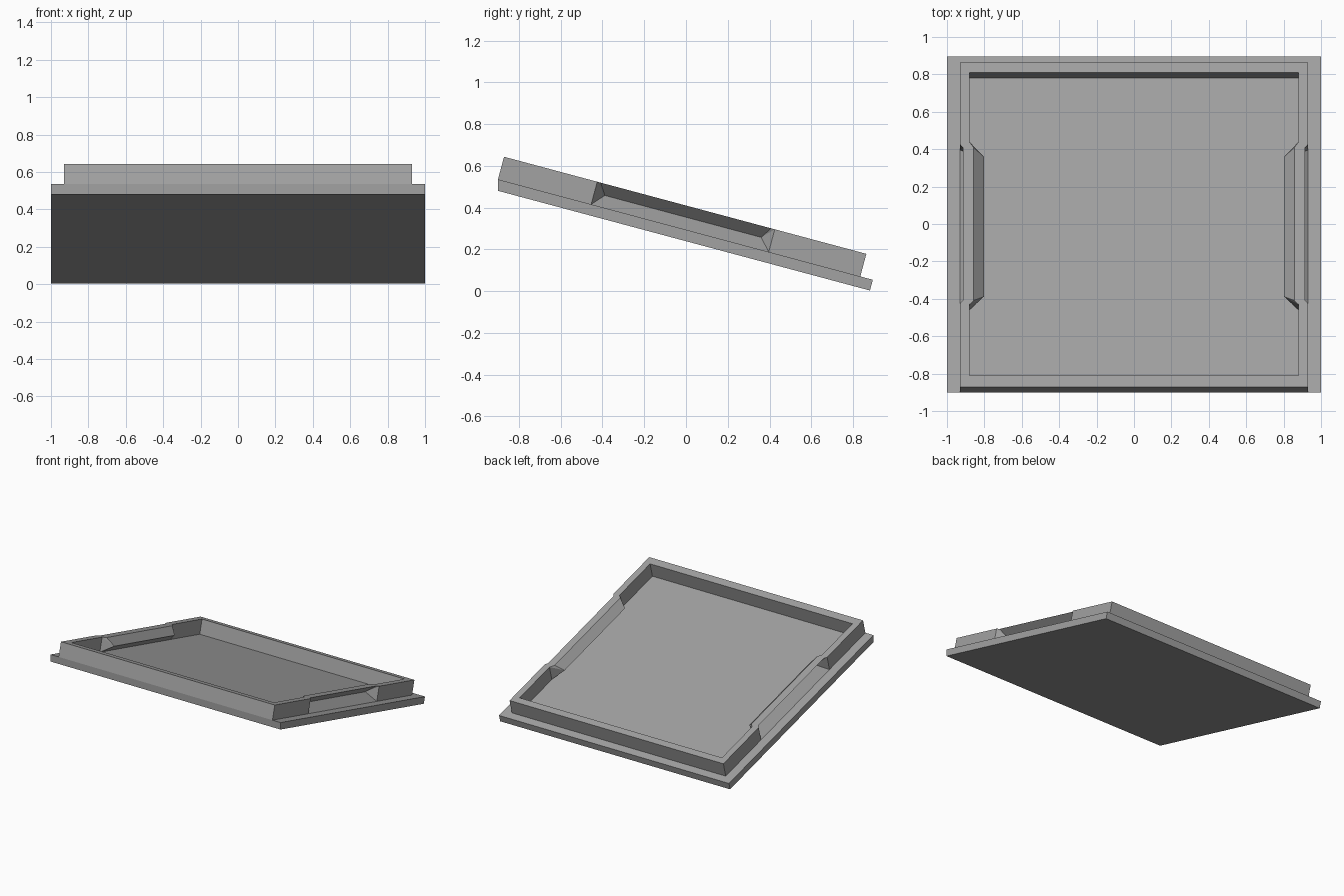
import bpy, bmesh, math
from mathutils import Matrix

if "Cube" in bpy.data.objects:
    bpy.data.objects.remove(bpy.data.objects["Cube"])

# Local frame: x across, y along the slope, z normal to the plate's top face
TILT = Matrix.Translation((0, 0, 0.294)) @ Matrix.Rotation(math.radians(-15), 4, 'X')
grey = bpy.data.materials.new("mid grey")
grey.diffuse_color = (0.36, 0.36, 0.36, 1)
grey.use_nodes = True
grey.node_tree.nodes["Principled BSDF"].inputs["Base Color"].default_value = grey.diffuse_color


def add_object(name, bm):
    bmesh.ops.recalc_face_normals(bm, faces=bm.faces)
    bm.transform(TILT)
    mesh = bpy.data.meshes.new(name)
    bm.to_mesh(mesh)
    bm.free()
    mesh.materials.append(grey)
    bpy.context.collection.objects.link(bpy.data.objects.new(name, mesh))


# Base plate: side profile extruded across, front edge cut upright
bm = bmesh.new()
profile = [(-0.932, 0), (-0.918, -0.053), (0.926, -0.053), (0.926, 0)]
face = bm.faces.new([bm.verts.new((-1, y, z)) for y, z in profile])
ext = bmesh.ops.extrude_face_region(bm, geom=[face])
for v in ext["geom"]:
    if isinstance(v, bmesh.types.BMVert):
        v.co.x = 1
add_object("base_plate", bm)

# Raised rim: six-point wall sections swept around the plate,
# with a pinched finger grip in the middle of each side
H, MID = 0.112, 0.058
XO, XI = 0.93, 0.88


def plain(yo, yi):
    return [(XO, yo, 0), (XO, yo, MID), (XO, yo, H),
            (XI, yi, H), (XI, yi, MID), (XI, yi, 0)]


def pinched(y, out):
    yt = y + out * 0.035
    return [(XO, y, 0), (0.855, y, MID), (0.915, yt, H),
            (0.857, yt, H), (0.803, y, MID), (XI, y, 0)]


right = [(plain(-0.932, -0.869), False), (plain(-0.47, -0.476), False),
         (pinched(-0.418, -1), True), (pinched(0.357, 1), True),
         (plain(0.41, 0.425), False), (plain(0.864, 0.809), False)]
left = [([(-x, y, z) for x, y, z in pts], p) for pts, p in reversed(right)]

bm = bmesh.new()
rings = [([bm.verts.new(p) for p in pts], pinch) for pts, pinch in right + left]
for i, (a, pa) in enumerate(rings):
    b, pb = rings[(i + 1) % len(rings)]
    for k in range(6):
        n = (k + 1) % 6
        quad = [a[k], a[n], b[n], b[k]]
        if pa != pb and k not in (2, 5):
            # grip ends: crease runs from the pinched middle to the plain edge
            mid_is_k = k in (1, 4)
            if mid_is_k == pa:
                bm.faces.new([quad[0], quad[1], quad[2]])
                bm.faces.new([quad[0], quad[2], quad[3]])
            else:
                bm.faces.new([quad[0], quad[1], quad[3]])
                bm.faces.new([quad[1], quad[2], quad[3]])
        else:
            bm.faces.new(quad)
add_object("raised_rim", bm)
